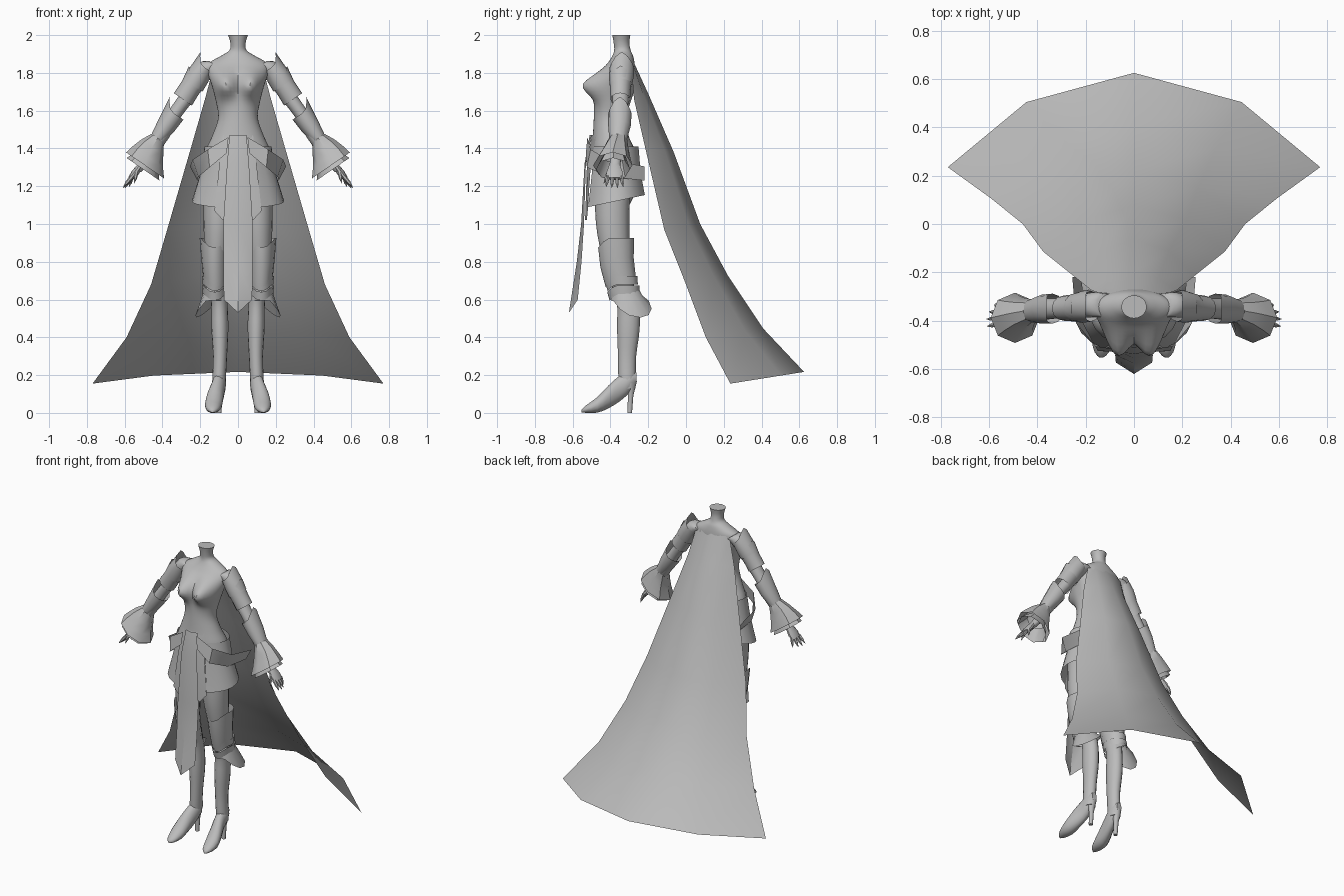
import bpy, math
from mathutils import Vector

if "Cube" in bpy.data.objects:
    bpy.data.objects.remove(bpy.data.objects["Cube"])

grey = bpy.data.materials.new("plain_grey")
grey.use_nodes = True
COLOUR = (0.5, 0.5, 0.5, 1)
grey.diffuse_color = COLOUR
grey.node_tree.nodes["Principled BSDF"].inputs["Base Color"].default_value = COLOUR
parts = []


def make(name, verts, faces, mirror=False):
    mesh = bpy.data.meshes.new(name)
    mesh.from_pydata([tuple(v) for v in verts], [], faces)
    mesh.materials.append(grey)
    obj = bpy.data.objects.new(name, mesh)
    bpy.context.collection.objects.link(obj)
    if mirror:
        obj.modifiers.new("mirror", 'MIRROR').use_mirror_merge = False
    parts.append(obj)
    return obj


def smooth_rings(rings, k=4):
    """Catmull-Rom interpolation between key rings."""
    out = []
    for i in range(len(rings) - 1):
        p = [rings[max(0, min(len(rings) - 1, i + j))] for j in (-1, 0, 1, 2)]
        for s in range(k):
            t = s / k
            out.append(tuple(b + 0.5 * t * (c - a + t * (2 * a - 5 * b + 4 * c - d
                       + t * (3 * (b - c) + d - a))) for a, b, c, d in zip(*p)))
    return out + [rings[-1]]


def loft(name, rings, u, v, n=12, arc=None, cap=True, warp=None, mirror=True):
    """Skin elliptical rings (x, y, z, ru, rv); an arc in degrees leaves it open."""
    u, v = Vector(u), Vector(v)
    a0, a1 = arc or (0, 360)
    cols = n + 1 if arc else n
    verts, faces = [], []
    for i, (x, y, z, ru, rv) in enumerate(rings):
        for j in range(cols):
            a = math.radians(a0 + (a1 - a0) * j / n)
            p = Vector((x, y, z)) + u * ru * math.cos(a) + v * rv * math.sin(a)
            verts.append(p + warp(i, a) if warp else p)
    for i in range(len(rings) - 1):
        for j in range(n):
            k = (j + 1) % cols
            faces.append((i * cols + j, i * cols + k, (i + 1) * cols + k, (i + 1) * cols + j))
    if cap and not arc:
        faces.append(tuple(reversed(range(cols))))
        faces.append(tuple(range(len(verts) - cols, len(verts))))
    return make(name, verts, faces, mirror)


def sheet(name, rows, mirror=False):
    """Cloth surface through a grid of points."""
    w = len(rows[0])
    faces = [(i * w + j, i * w + j + 1, (i + 1) * w + j + 1, (i + 1) * w + j)
             for i in range(len(rows) - 1) for j in range(w - 1)]
    return make(name, [p for r in rows for p in r], faces, mirror)


X, Y, Z = (1, 0, 0), (0, 1, 0), (0, 0, 1)

# Torso: height, half width, front y, back y
body = [(2.0, .052, -.39, -.295), (1.96, .041, -.383, -.3), (1.92, .045, -.38, -.293),
        (1.89, .09, -.39, -.28), (1.85, .155, -.415, -.272), (1.8, .16, -.45, -.268),
        (1.72, .135, -.475, -.272), (1.64, .115, -.485, -.295), (1.56, .105, -.488, -.32),
        (1.47, .135, -.493, -.305), (1.39, .17, -.5, -.27), (1.3, .185, -.5, -.248),
        (1.2, .175, -.485, -.255), (1.1, .1, -.44, -.3)]
rings = [(0, (f + b) / 2, z, w, (b - f) / 2) for z, w, f, b in smooth_rings(body)]
torso = loft("torso", rings, X, Y, 40, mirror=False)
for vert in torso.data.vertices:
    c = vert.co
    if c.y < -.37:
        d = ((abs(c.x) - .07) / .052) ** 2 + ((c.z - 1.735) / .058) ** 2
        c.y -= .088 * math.exp(-d * .8)

# Legs
leg = [(1.25, .095, -.385, .085, .1), (1.1, .1, -.39, .083, .092), (.95, .108, -.385, .073, .085),
       (.75, .115, -.36, .055, .065), (.6, .1, -.31, .044, .058), (.45, .096, -.305, .045, .06),
       (.3, .095, -.312, .037, .048), (.18, .1, -.312, .036, .046), (.13, .1, -.31, .034, .042)]
loft("legs", [(x, y, z, a, b) for z, x, y, a, b in smooth_rings(leg, 3)], X, Y, 16)

# Heeled shoes, toe to heel
foot = [(-.552, .135, .01, .008, .008), (-.53, .133, .02, .03, .02), (-.47, .13, .042, .046, .042),
        (-.41, .12, .085, .043, .062), (-.35, .105, .13, .037, .07), (-.3, .1, .165, .037, .06),
        (-.262, .1, .185, .018, .03)]
loft("shoes", [(x, y, z, a, b) for y, x, z, a, b in smooth_rings(foot, 2)], X, Z, 14)
loft("shoe_heels", [(.1, -.288, .17, .03, .03), (.1, -.293, .09, .016, .015),
                    (.1, -.298, 0, .013, .013)], X, Y, 10)


# Knee armour with notched front edges
def notch(depth):
    return lambda i, a: Vector((0, 0, -depth * max(0, 1 - abs(math.sin(a) + 1) * 2.2)))


loft("knee_guards", [(.125, -.37, .925, .078, .095), (.125, -.365, .82, .07, .088),
                     (.122, -.345, .715, .062, .08)], X, Y, 16, cap=False, warp=notch(.05))
for k, z in enumerate((.725, .675)):
    loft("knee_band_%d" % (k + 1), [(.123, -.342 + k * .01, z, .068, .085),
         (.123, -.335 + k * .01, z - .045, .064, .08)], X, Y, 16, cap=False, warp=notch(.035))


def flare_drop(i, a):
    out = max(0, math.cos(a - .5))
    return Vector((.025 * out, .02 * max(0, math.sin(a)), -.09 * out)) if i == 2 else Vector()


loft("boot_cuffs", [(.12, -.325, .665, .055, .07), (.13, -.315, .62, .06, .085),
                    (.135, -.3, .595, .068, .098)], X, Y, 12, cap=False, warp=flare_drop)

# Arms: u points outward and up, the arm runs along D
U = Vector((.825, 0, .566))
D = Vector((.566, 0, -.825))
arm = [(.12, -.335, 1.84, .04, .05), (.17, -.335, 1.82, .05, .052), (.25, -.345, 1.7, .042, .046),
       (.33, -.35, 1.59, .036, .042), (.4, -.355, 1.48, .042, .046), (.47, -.37, 1.36, .025, .03),
       (.53, -.38, 1.285, .02, .03)]
loft("arms", smooth_rings(arm, 3), U, Y, 14)


def spike(size, flare=0):
    """Pull the outer side of the first ring back to a point."""
    return lambda i, a: ((U * flare - D * size) * max(0, math.cos(a)) ** 3 if i == 0 else Vector())


loft("shoulder_plate_upper", [(.178, -.34, 1.83, .052, .064), (.21, -.342, 1.785, .062, .066),
     (.24, -.345, 1.735, .062, .06)], U, Y, 12, cap=False, warp=spike(.055, .01))
loft("shoulder_plate_lower", [(.222, -.345, 1.765, .062, .058), (.25, -.347, 1.725, .056, .056),
     (.292, -.348, 1.66, .058, .052)], U, Y, 12, cap=False, warp=spike(.04, .01))
loft("elbow_guards", [(.337, -.35, 1.585, .058, .062), (.38, -.352, 1.52, .052, .06),
     (.435, -.36, 1.44, .036, .045)], U, Y, 12, cap=False, warp=spike(.06, .012))
loft("flared_cuffs", [(.425, -.36, 1.455, .04, .048), (.455, -.37, 1.405, .072, .065),
     (.478, -.38, 1.355, .098, .085), (.492, -.388, 1.31, .122, .104)], U, Y, 8, cap=False)
loft("inner_cuffs", [(.475, -.38, 1.36, .06, .06), (.503, -.386, 1.29, .105, .09)],
     U, Y, 8, cap=False)

# Hands with tapered fingers
loft("palms", [(.515, -.378, 1.31, .016, .03), (.545, -.378, 1.27, .02, .045),
               (.57, -.378, 1.24, .013, .042)], U, Y, 10)


def finger(name, base, tip, r):
    base, tip = Vector(base), Vector(tip)
    loft(name, [(*base.lerp(tip, t), r * s, r * s)
                for t, s in ((0, 1), (.55, .85), (1, .1))], U, Y, 6)


for k in range(4):
    s = k - 1.5
    bend = .012 * abs(s)
    finger("finger_%d" % (k + 1), (.562, -.378 + s * .024, 1.25),
           (.625 - bend - .01 * k, -.378 + s * .03, 1.188 + bend * .5), .011)
finger("thumb", (.535, -.405, 1.285), (.55, -.435, 1.215), .012)


# Side skirt panels around the hips
def hem(i, a):
    return Vector((0, 0, .035 * math.sin(a))) if i == 2 else Vector()


loft("side_skirt", [(0, -.375, 1.41, .178, .13), (0, -.375, 1.27, .2, .142),
                    (0, -.375, 1.12, .245, .165)], X, Y, 8, arc=(-60, 72), warp=hem)

# Hip sashes standing off the body
sheet("hip_sashes",
      [[(.05, -.522, 1.46), (.16, -.505, 1.395), (.24, -.41, 1.34), (.255, -.22, 1.305)],
       [(.06, -.53, 1.375), (.15, -.525, 1.3), (.21, -.41, 1.25), (.215, -.22, 1.23)]], True)


# Front cloth panels: height, half width, centre y, edge y, drop of the centre
def tabard(name, rows):
    sheet(name, [[(-w, e, z), (0, c, z - drop), (w, e, z)] for z, w, c, e, drop in rows])


tabard("front_cloth_wide", [(1.47, .08, -.5, -.475, 0), (1.3, .1, -.525, -.505, 0),
                            (1.07, .125, -.533, -.52, .02), (1.02, .08, -.535, -.525, 0)])
tabard("front_cloth_long", [(1.47, .045, -.51, -.5, 0), (1.32, .058, -.537, -.53, 0),
                            (1.0, .078, -.555, -.54, 0), (.8, .077, -.578, -.553, 0),
                            (.6, .075, -.62, -.573, .07)])

# Long cape: side edge point, then height and y of the centre
cape = [((.13, -.29, 1.83), (1.875, -.285)), ((.175, -.275, 1.66), (1.69, -.2)),
        ((.25, -.215, 1.4), (1.38, -.065)), ((.375, -.115, .97), (1.0, .075)),
        ((.46, 0, .68), (.73, .22)), ((.59, .105, .4), (.445, .41)),
        ((.77, .235, .155), (.217, .625))]
rows = []
for (ex, ey, ez), (cz, cy) in cape:
    side = [(s * ex * f, ey + (cy - ey) * g, ez + (cz - ez) * g)
            for s, f, g in ((-1, 1, 0), (-1, .578, .69), (0, 0, 1), (1, .578, .69), (1, 1, 0))]
    rows.append(side)
sheet("cape", rows)

# Smooth shading with crisp armour edges
bpy.ops.object.select_all(action='DESELECT')
for obj in parts:
    obj.select_set(True)
bpy.context.view_layer.objects.active = parts[0]
bpy.ops.object.shade_smooth_by_angle(angle=math.radians(40))
